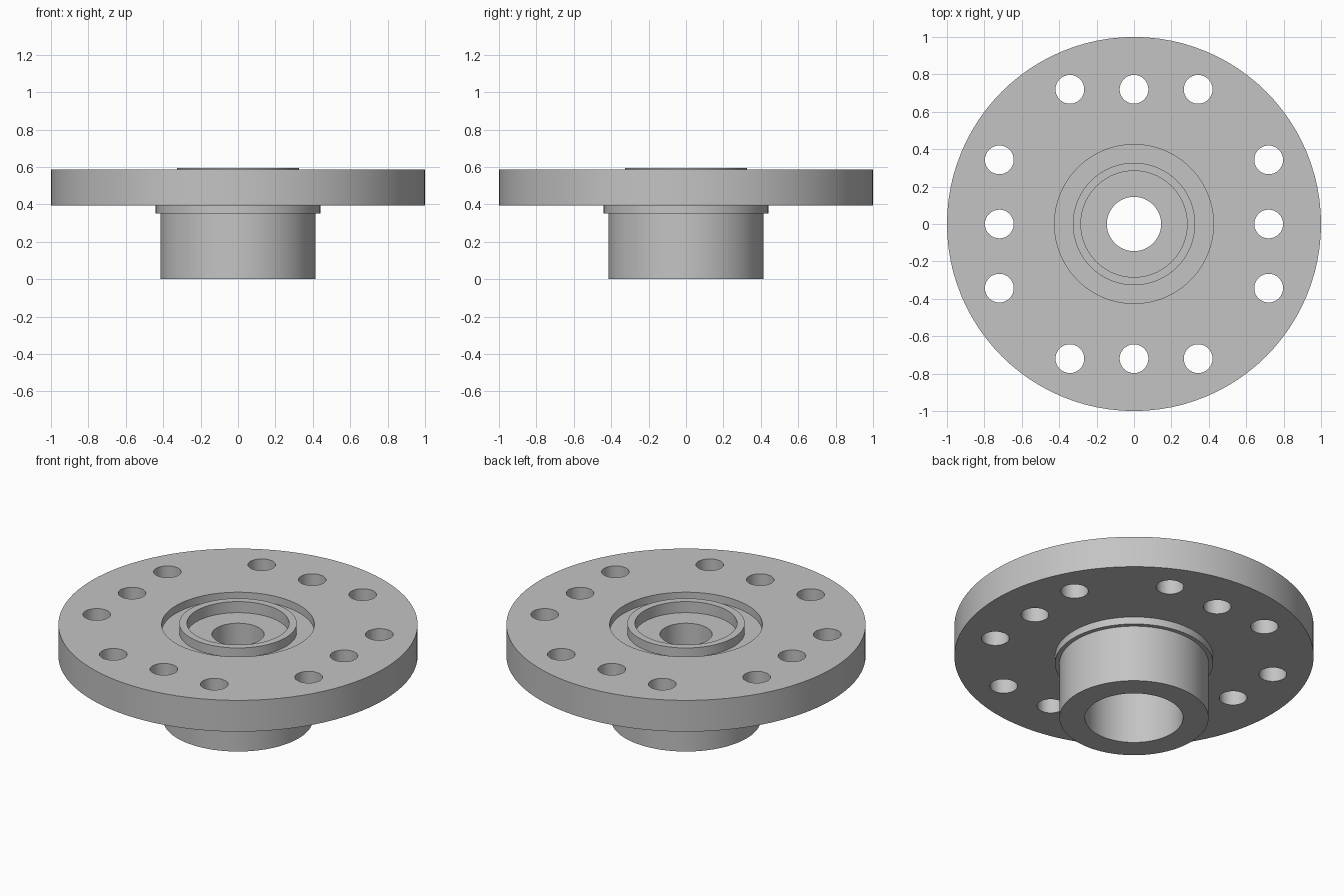
import bpy, bmesh, math
from mathutils import Matrix

cube = bpy.data.objects.get("Cube")
if cube:
    bpy.data.objects.remove(cube, do_unlink=True)

SEGMENTS = 96

steel = bpy.data.materials.new("grey_steel")
steel.use_nodes = True
colour = (0.55, 0.55, 0.55, 1)
steel.diffuse_color = colour
steel.node_tree.nodes["Principled BSDF"].inputs["Base Color"].default_value = colour


def add_object(name, bm):
    bmesh.ops.recalc_face_normals(bm, faces=bm.faces)
    mesh = bpy.data.meshes.new(name)
    bm.to_mesh(mesh)
    bm.free()
    obj = bpy.data.objects.new(name, mesh)
    bpy.context.collection.objects.link(obj)
    mesh.materials.append(steel)
    return obj


def lathe(name, profile):
    """Revolve a closed (radius, height) outline around z."""
    bm = bmesh.new()
    verts = [bm.verts.new((r, 0, z)) for r, z in profile]
    edges = [bm.edges.new((verts[i - 1], verts[i])) for i in range(len(verts))]
    bmesh.ops.spin(bm, geom=verts + edges, cent=(0, 0, 0), axis=(0, 0, 1),
                   angle=math.tau, steps=SEGMENTS)
    bmesh.ops.remove_doubles(bm, verts=bm.verts, dist=0.0005)
    return add_object(name, bm)


# Flange, recess, raised ring, bore, hub and collar in one turned body
flange = lathe("flange_body", [
    (0.273, 0.0), (0.415, 0.0), (0.415, 0.35),      # hub
    (0.44, 0.35), (0.44, 0.395),                    # collar
    (1.0, 0.395), (1.0, 0.587),                     # plate rim
    (0.425, 0.587), (0.425, 0.54),                  # recess
    (0.327, 0.54), (0.327, 0.595),                  # raised ring
    (0.284, 0.595), (0.284, 0.527),
    (0.145, 0.527), (0.145, 0.33), (0.273, 0.33),   # stepped bore
])

# Bolt holes: a row of three along each of the four sides
bm = bmesh.new()
for side in range(4):
    turn = Matrix.Rotation(side * math.pi / 2, 4, 'Z')
    for offset in (-0.343, 0, 0.343):
        bmesh.ops.create_cone(bm, cap_ends=True, segments=32, radius1=0.077,
                              radius2=0.077, depth=0.5,
                              matrix=turn @ Matrix.Translation((offset, 0.72, 0.49)))
cutter = add_object("bolt_hole_cutter", bm)
cutter.hide_render = True

bpy.ops.object.select_all(action='DESELECT')
flange.select_set(True)
bpy.context.view_layer.objects.active = flange
holes = flange.modifiers.new("bolt_holes", 'BOOLEAN')
holes.operation = 'DIFFERENCE'
holes.solver = 'EXACT'
holes.object = cutter
bpy.ops.object.modifier_apply(modifier=holes.name)
bpy.data.objects.remove(cutter, do_unlink=True)
bpy.ops.object.shade_smooth_by_angle(angle=math.radians(30))
